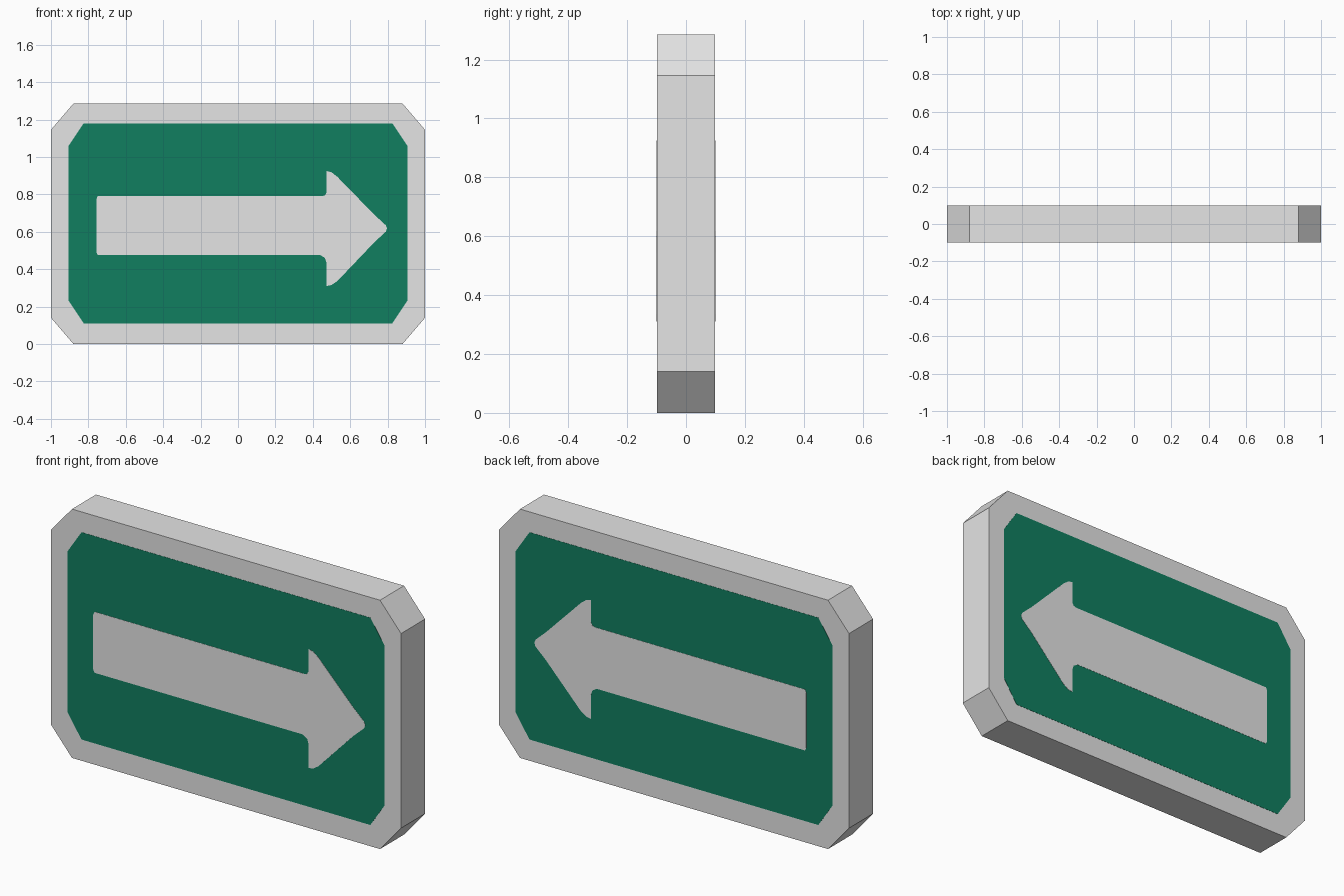
import bpy

if "Cube" in bpy.data.objects:
    bpy.data.objects.remove(bpy.data.objects["Cube"])


def material(name, rgb):
    m = bpy.data.materials.new(name)
    m.diffuse_color = (*rgb, 1.0)
    m.use_nodes = True
    m.node_tree.nodes["Principled BSDF"].inputs["Base Color"].default_value = m.diffuse_color
    return m


GREY = material("light grey", (0.78, 0.78, 0.78))
GREEN = material("sign green", (0.0055, 0.21, 0.115))


def prism(name, outline, y0, y1, mat):
    """Extrude an (x, z) counter-clockwise outline from y0 to y1."""
    n = len(outline)
    verts = [(x, y0, z) for x, z in outline] + [(x, y1, z) for x, z in outline]
    faces = [tuple(range(n)), tuple(reversed(range(n, 2 * n)))]
    faces += [(i, i + n, (i + 1) % n + n, (i + 1) % n) for i in range(n)]
    mesh = bpy.data.meshes.new(name)
    mesh.from_pydata(verts, [], faces)
    mesh.materials.append(mat)
    ob = bpy.data.objects.new(name, mesh)
    bpy.context.collection.objects.link(ob)
    return ob


def octagon(hx, z0, z1, cx, cz):
    """Rectangle with clipped corners."""
    return [(-hx + cx, z0), (hx - cx, z0), (hx, z0 + cz), (hx, z1 - cz),
            (hx - cx, z1), (-hx + cx, z1), (-hx, z1 - cz), (-hx, z0 + cz)]


# Arrow pointing to +x, with softened corners
arrow = [(-0.75, 0.475), (0.44, 0.475), (0.465, 0.46), (0.473, 0.435),
         (0.473, 0.31), (0.50, 0.315), (0.53, 0.335), (0.73, 0.545),
         (0.79, 0.60), (0.797, 0.618), (0.79, 0.635), (0.73, 0.69),
         (0.53, 0.895), (0.50, 0.918), (0.473, 0.925),
         (0.473, 0.81), (0.465, 0.795), (0.45, 0.79), (-0.75, 0.79),
         (-0.757, 0.775), (-0.757, 0.49)]

# Sign body
D = 0.098
prism("sign_body", octagon(1.0, 0.0, 1.285, 0.12, 0.14), -D, D, GREY)

# Painted panel and arrow on both sides
panel = octagon(0.905, 0.11, 1.18, 0.08, 0.12)
for side, s in (("front", -1), ("back", 1)):
    for part, outline, t, mat in (("panel", panel, 0.001, GREEN),
                                  ("arrow", arrow, 0.002, GREY)):
        ys = sorted((s * (D - 0.001), s * (D + t)))
        prism(f"{side}_{part}", outline, ys[0], ys[1], mat)
